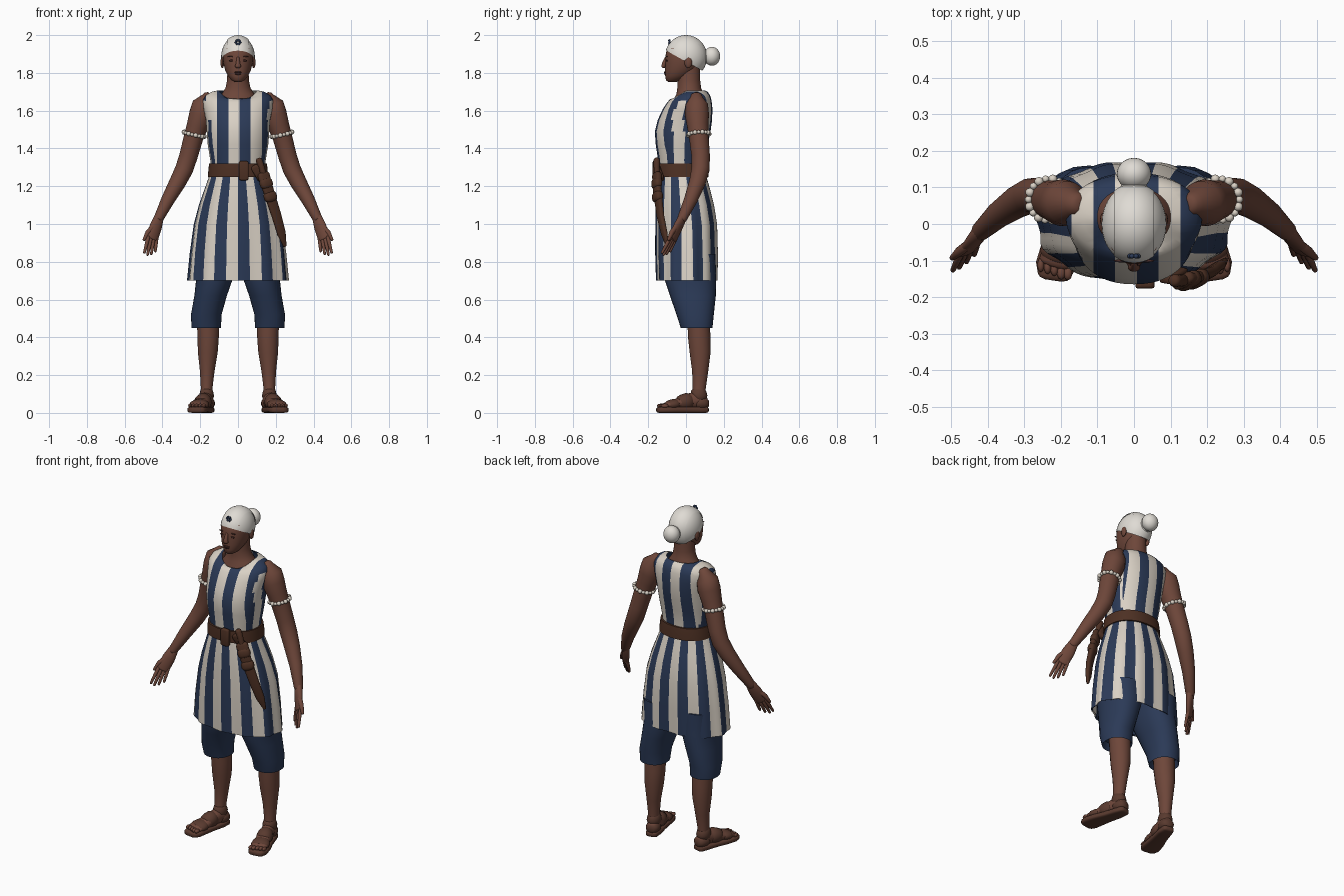
import bpy, bmesh, math
from mathutils import Vector

if "Cube" in bpy.data.objects:
    bpy.data.objects.remove(bpy.data.objects["Cube"])

def mat(name, r, g, b):
    m = bpy.data.materials.new(name)
    m.diffuse_color = (r, g, b, 1)
    m.use_nodes = True
    m.node_tree.nodes["Principled BSDF"].inputs["Base Color"].default_value = m.diffuse_color
    return m

SKIN = mat("brown_skin", .155, .062, .042)
DARK = mat("dark_features", .06, .022, .018)
NAVY = mat("navy_cloth", .024, .042, .095)
IVORY = mat("ivory_cloth", .70, .64, .56)
WHITE = mat("white_wrap", .74, .71, .66)
LEATHER = mat("brown_leather", .075, .03, .017)
SANDAL = mat("sandal_leather", .10, .042, .028)

def finish(name, bm, mats, rule=None, angle=50):
    bmesh.ops.recalc_face_normals(bm, faces=bm.faces)
    bm.normal_update()
    if rule:
        for f in bm.faces:
            f.material_index = rule(f)
    me = bpy.data.meshes.new(name)
    bm.to_mesh(me)
    bm.free()
    for m in mats:
        me.materials.append(m)
    me.shade_smooth()
    me.set_sharp_from_angle(angle=math.radians(angle))
    ob = bpy.data.objects.new(name, me)
    bpy.context.collection.objects.link(ob)
    return ob

def loft_mesh(rings, caps=True):
    bm = bmesh.new()
    vs = [[bm.verts.new(p) for p in r] for r in rings]
    n = len(vs[0])
    for a, b in zip(vs, vs[1:]):
        for i in range(n):
            bm.faces.new((a[i], a[(i + 1) % n], b[(i + 1) % n], b[i]))
    if caps:
        bm.faces.new(vs[0])
        bm.faces.new(vs[-1])
    return bm

def body_ring(z, w, yf, yb, n=64, e=.9, dip=0, ripple=0, cx=0):
    """Horizontal oval from the front centre, points evenly spaced along its length."""
    fine = []
    for i in range(721):
        a = i * math.tau / 720
        s, c = math.sin(a), math.cos(a)
        k = 1 + ripple * math.cos(11 * a)
        x = w * k * math.copysign(abs(s) ** e, s)
        y = (yf + yb) / 2 - (yb - yf) / 2 * k * math.copysign(abs(c) ** e, c)
        fine.append(Vector((cx + x, y, z - dip * max(0, c) ** 1.5)))
    acc = [0]
    for p, q in zip(fine, fine[1:]):
        acc.append(acc[-1] + (q - p).length)
    out, j = [], 0
    for i in range(n):
        t = acc[-1] * i / n
        while acc[j + 1] < t:
            j += 1
        out.append(fine[j].lerp(fine[j + 1], (t - acc[j]) / max(1e-9, acc[j + 1] - acc[j])))
    return out

def tube(name, pts, m, side=(1, 0, 0), s=1, n=16, e=1, round_ends=True):
    """Tube through (x, y, z, half width, half depth) points; s=-1 mirrors it."""
    pts = [(Vector(p[:3]), p[3], p[4] if len(p) > 4 else p[3]) for p in pts]
    if round_ends:
        d0 = (pts[0][0] - pts[1][0]).normalized()
        d1 = (pts[-1][0] - pts[-2][0]).normalized()
        def cap(q, d):
            return [(q[0] + d * min(q[1:]) * h, q[1] * k, q[2] * k) for h, k in ((.5, .85), (.8, .5))]
        pts = cap(pts[0], d0)[::-1] + pts + cap(pts[-1], d1)
    rings = []
    for i, (c, ra, rb) in enumerate(pts):
        t = (pts[min(i + 1, len(pts) - 1)][0] - pts[max(i - 1, 0)][0]).normalized()
        u = Vector(side)
        u = (u - t * u.dot(t)).normalized()
        v = t.cross(u)
        r = []
        for k in range(n):
            a = (k + .5) * math.tau / n
            ca, sa = math.cos(a), math.sin(a)
            p = c + u * ra * math.copysign(abs(ca) ** e, ca) + v * rb * math.copysign(abs(sa) ** e, sa)
            r.append(Vector((p.x * s, p.y, p.z)))
        rings.append(r)
    return finish(name, loft_mesh(rings), [m])

def ball(name, c, r, m, cuts=(), seg=24):
    bm = bmesh.new()
    bmesh.ops.create_uvsphere(bm, u_segments=seg, v_segments=seg * 2 // 3, radius=1)
    for v in bm.verts:
        v.co = Vector(c) + Vector(v.co[k] * r[k] for k in range(3))
    for co, no in cuts:
        bmesh.ops.bisect_plane(bm, geom=bm.verts[:] + bm.edges[:] + bm.faces[:], plane_co=co,
                               plane_no=no, clear_inner=True)
    return finish(name, bm, [m])

# Striped tunic top: cut along the stripe edges
torso = [(1.27, .142, -.143, .10, 0), (1.34, .147, -.148, .102, 0), (1.42, .16, -.16, .115, 0),
         (1.49, .166, -.165, .13, 0), (1.55, .17, -.15, .138, 0), (1.61, .182, -.122, .14, 0),
         (1.655, .186, -.10, .135, .012), (1.68, .172, -.085, .128, .02), (1.70, .14, -.072, .115, .037),
         (1.708, .10, -.062, .098, .052)]
bm = loft_mesh([body_ring(z, w, a, b, dip=d) for z, w, a, b, d in torso], caps=False)
for k in range(-3, 4):
    bmesh.ops.bisect_plane(bm, geom=bm.verts[:] + bm.edges[:] + bm.faces[:],
                           plane_co=(.008 + .0595 * k, 0, 0), plane_no=(1, 0, 0))

def top_rule(f):
    c = f.calc_center_median()
    if abs(f.normal.x) > .78 and c.z < 1.66:
        return 1 - math.floor((c.y + .01) / .058) % 2
    return 1 - math.floor((c.x - .008) / .0595) % 2

finish("tunic_top", bm, [IVORY, NAVY], top_rule)

# Striped tunic skirt: four columns per stripe, gently rippled
skirt = [(1.29, .142, -.143, .10, 0), (1.24, .157, -.148, .112, .005), (1.18, .178, -.154, .13, .01),
         (1.10, .206, -.158, .15, .012), (1.00, .232, -.16, .166, .015), (.85, .252, -.16, .17, .02),
         (.70, .266, -.155, .168, .024), (.704, .258, -.147, .16, .024), (.85, .244, -.152, .162, .02)]
bm = loft_mesh([body_ring(z, w, a, b, n=88, ripple=r) for z, w, a, b, r in skirt], caps=False)
bm.faces.ensure_lookup_table()
kinds = {f.index: 1 - (i % 88) // 4 % 2 for i, f in enumerate(bm.faces)}
for i, f in enumerate(bm.faces):
    f.material_index = 1 - (i % 88) // 4 % 2
finish("tunic_skirt", bm, [IVORY, NAVY])

# Belt, buckle and loops
belt = [(1.25, .15, -.148, .11), (1.25, .16, -.158, .12), (1.285, .157, -.16, .118),
        (1.32, .153, -.158, .113), (1.32, .142, -.145, .10)]
finish("belt", loft_mesh([body_ring(*b) for b in belt], caps=False), [LEATHER], angle=35)
tube("belt_buckle", [(.03, -.165, 1.24, .026, .012), (.03, -.165, 1.325, .026, .012)], LEATHER, e=.4)
tube("hanger_loop", [(.09, -.15, 1.30, .022, .014), (.125, -.135, 1.245, .024, .018)], LEATHER, e=.4)
# Sheathed blade on the hip
tube("knife_handle", [(.112, -.155, 1.335, .018), (.125, -.155, 1.30, .016), (.14, -.153, 1.24, .018)], LEATHER)
tube("sheath", [(.135, -.155, 1.26, .034, .018), (.16, -.153, 1.18, .03, .017), (.205, -.135, 1.04, .027, .015),
                (.23, -.115, .95, .024, .013), (.248, -.1, .885, .009, .007)], LEATHER, side=(1, .5, 0), e=.7)
for i, (x, y, z) in enumerate([(.146, -.155, 1.225), (.168, -.151, 1.155)]):
    tube(f"sheath_band_{i + 1}", [(x, y, z, .036, .022), (x + .006, y, z - .02, .036, .022)], LEATHER,
         side=(1, .5, 0), e=.7)

# Neck and upper chest
neck = [(1.60, .12, -.08, .11), (1.655, .112, -.066, .102), (1.69, .086, -.05, .092), (1.72, .066, -.046, .08),
        (1.76, .058, -.045, .075), (1.83, .055, -.05, .075)]
finish("neck", loft_mesh([body_ring(*q, n=32, e=1) for q in neck]), [SKIN])
# Head
head = [(1.752, .018, -.095, -.05), (1.762, .036, -.106, -.02), (1.785, .054, -.11, .02), (1.815, .068, -.111, .055),
        (1.85, .077, -.11, .078), (1.89, .081, -.109, .09), (1.93, .078, -.1, .09), (1.96, .06, -.075, .07)]
finish("head", loft_mesh([body_ring(*q, n=32, e=.95) for q in head]), [SKIN])
tube("nose", [(0, -.106, 1.878, .008), (0, -.116, 1.85, .011), (0, -.119, 1.836, .017, .012)], SKIN, n=12)
ball("upper_lip", (0, -.109, 1.803), (.02, .008, .005), DARK, seg=12)
ball("lower_lip", (0, -.108, 1.795), (.017, .008, .006), DARK, seg=12)
for s, tag in ((1, "left"), (-1, "right")):
    ball(tag + "_eye", (s * .034, -.1015, 1.865), (.015, .004, .005), DARK, seg=12)
    ball(tag + "_brow", (s * .036, -.101, 1.886), (.02, .004, .003), DARK, seg=12)
    ball(tag + "_ear", (s * .083, .012, 1.855), (.01, .02, .03), SKIN, seg=12)

# Head wrap, overlapping centre layer, bun and brooch
rim = ((0, -.1, 1.915), (0, .1, .18))
ball("head_wrap", (0, .0, 1.885), (.089, .11, .112), WHITE, [rim], 32)
ball("wrap_centre_layer", (0, .0, 1.885), (.094, .112, .115), WHITE,
     [rim, ((.055, 0, 0), (-1, 0, -.15 * 0)), ((-.055, 0, 0), (1, 0, 0))], 32)
ball("hair_bun", (0, .137, 1.888), (.047, .044, .05), WHITE)
ball("bun_tie", (0, .103, 1.885), (.036, .016, .04), WHITE)
for i in range(6):
    a = i * math.tau / 6
    ball(f"brooch_petal_{i + 1}", (.011 * math.cos(a), -.088, 1.962 + .011 * math.sin(a)), (.007, .007, .007), NAVY, seg=9)

PALM = Vector((.8, -.55, 0)).normalized()
for s, tag in ((1, "left"), (-1, "right")):
    # Bare arm
    tube(tag + "_arm", [(.16, .055, 1.665, .035), (.183, .057, 1.63, .06), (.195, .058, 1.58, .064),
                        (.215, .062, 1.52, .057), (.235, .068, 1.46, .052), (.262, .078, 1.36, .049),
                        (.285, .077, 1.29, .048), (.32, .06, 1.22, .044), (.37, .026, 1.13, .036),
                        (.42, -.02, 1.03, .026)], SKIN, s=s, n=24)
    # Hand, fingers and thumb
    tube(tag + "_palm", [(.418, -.018, 1.035, .027, .022), (.435, -.042, .985, .036, .018),
                         (.455, -.07, .925, .036, .014)], SKIN, side=PALM, s=s)
    for i, l in enumerate((.8, .95, 1, .88)):
        b = Vector((.453, -.067, .93)) + PALM * (i - 1.5) * .018
        d = Vector((.016, -.045, -.092)) * l + PALM * (i - 1.5) * .005
        tube(f"{tag}_finger_{i + 1}", [(*b, .0105), (*(b + d * .5), .0095), (*(b + d), .007)], SKIN, s=s, n=10)
    tube(tag + "_thumb", [(.445, -.05, .99, .014), (.478, -.075, .955, .013), (.497, -.092, .918, .008)], SKIN, s=s, n=10)
    # Beaded armband
    c, t = Vector((.233, .067, 1.475)), Vector((.22, .07, -1)).normalized()
    u = t.cross(Vector((0, 1, 0))).normalized()
    v = t.cross(u)
    bm = bmesh.new()
    for i in range(18):
        a = i * math.tau / 18
        p = c + (u * math.cos(a) + v * math.sin(a)) * .057
        geo = bmesh.ops.create_icosphere(bm, subdivisions=2, radius=.0125 if i % 2 else .010)
        for w in geo["verts"]:
            w.co += Vector((p.x * s, p.y, p.z))
    finish(tag + "_armband", bm, [IVORY])
    # Shorts leg with an open rolled hem
    leg = [(.49, .066, -.012, .125), (.457, .074, -.024, .135), (.45, .078, -.028, .14), (.52, .081, -.05, .147),
           (.62, .086, -.085, .158), (.72, .098, -.118, .16), (.84, .11, -.12, .155)]
    rings = [body_ring(*q, n=32, cx=s * (.168 if q[0] < .6 else .145 if q[0] < .7 else .122)) for q in leg]
    finish(tag + "_shorts_leg", loft_mesh(rings), [NAVY], angle=70)
    # Lower leg
    tube(tag + "_leg", [(.155, .06, .62, .065), (.158, .067, .48, .06), (.158, .07, .40, .057, .06),
                        (.16, .075, .32, .053, .056), (.163, .075, .22, .039, .043), (.166, .07, .13, .031, .035),
                        (.166, .066, .07, .034, .038)], SKIN, s=s, n=20)
    # Foot and toes
    foot = [(.162, .085, .058, .035, .036), (.167, .055, .068, .036, .048), (.182, 0, .06, .038, .038),
            (.2, -.06, .046, .045, .025), (.213, -.105, .04, .048, .017)]
    tube(tag + "_foot", foot, SKIN, s=s, n=20)
    for i in range(5):
        ball(f"{tag}_toe_{i + 1}", (s * (.181 + .0185 * i), -.134 + .0055 * i - .004 * (i == 1), .038),
             (.0125 - .0008 * i, .02, .011), SKIN, seg=10)
    # Sandal sole and straps
    tube(tag + "_sandal_sole", [(.158, .105, .016, .034, .016), (.167, .06, .016, .041, .016),
                                (.184, 0, .016, .043, .016), (.202, -.06, .016, .051, .016),
                                (.215, -.115, .016, .055, .016), (.219, -.142, .016, .045, .016)],
         SANDAL, s=s, e=.5)
    tube(tag + "_toe_strap", [(.2, -.06, .045, .05, .03), (.208, -.085, .042, .052, .027)], SANDAL, s=s, n=20)
    tube(tag + "_instep_strap", [(.182, .005, .06, .044, .046), (.189, -.018, .056, .045, .042)], SANDAL, s=s, n=20)
    tube(tag + "_ankle_strap", [(.166, .066, .105, .037, .043), (.166, .068, .088, .039, .046)], SANDAL, s=s, n=20)
    tube(tag + "_heel_counter", [(.160, .092, .05, .039, .034), (.165, .068, .05, .041, .034)], SANDAL, s=s, n=20)
